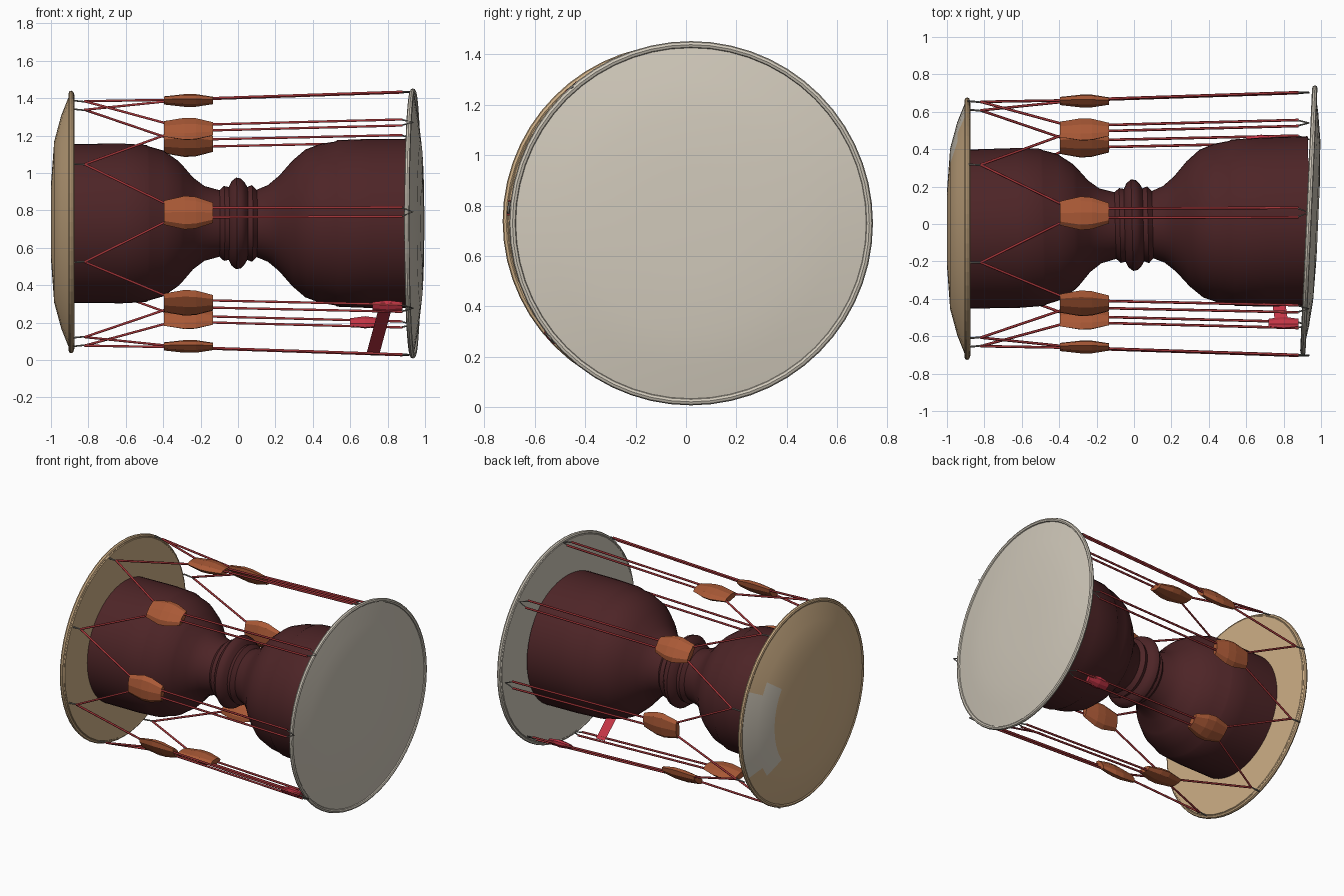
import bpy, bmesh, math
from mathutils import Vector, Matrix

cube = bpy.data.objects.get("Cube")
if cube:
    bpy.data.objects.remove(cube, do_unlink=True)


def material(name, rgb):
    m = bpy.data.materials.new(name)
    m.use_nodes = True
    m.diffuse_color = (*rgb, 1)
    bsdf = next(n for n in m.node_tree.nodes if n.type == 'BSDF_PRINCIPLED')
    bsdf.inputs["Base Color"].default_value = (*rgb, 1)
    bsdf.inputs["Roughness"].default_value = 0.8
    return m


WOOD = material("maroon wood", (0.075, 0.018, 0.02))
PALE = material("pale skin", (0.63, 0.58, 0.49))
TAN = material("tan skin", (0.62, 0.43, 0.24))
LEATHER = material("orange leather", (0.40, 0.10, 0.037))
CORD = material("red cord", (0.36, 0.035, 0.04))
SASH = material("bright red sash", (0.55, 0.035, 0.06))
METAL = material("grey metal", (0.2, 0.19, 0.17))
AXIS_Z = 0.73


def add_object(name, bm, *mats):
    bmesh.ops.recalc_face_normals(bm, faces=bm.faces)
    mesh = bpy.data.meshes.new(name)
    bm.to_mesh(mesh)
    bm.free()
    for m in mats:
        mesh.materials.append(m)
    obj = bpy.data.objects.new(name, mesh)
    bpy.context.collection.objects.link(obj)
    return obj


def loft(name, sections, sides, *mats):
    """Capped tube along x from (x, half width y, half height z) ellipses."""
    bm = bmesh.new()
    rings = []
    for x, ry, rz in sections:
        rings.append([bm.verts.new((x, ry * math.sin(a), rz * math.cos(a)))
                      for a in (math.tau * i / sides for i in range(sides))])
    for a, b in zip(rings, rings[1:]):
        for i in range(sides):
            j = (i + 1) % sides
            bm.faces.new((a[i], a[j], b[j], b[i]))
    bm.faces.new(rings[0])
    bm.faces.new(rings[-1])
    return add_object(name, bm, *mats)


def lathe(name, profile, sides, *mats):
    return loft(name, [(x, r, r) for x, r in profile], sides, *mats)


def place(obj, loc, turn=0.0):
    obj.location = loc
    obj.rotation_euler.z = turn


def smooth(obj, angle):
    bpy.ops.object.select_all(action='DESELECT')
    obj.select_set(True)
    bpy.context.view_layer.objects.active = obj
    bpy.ops.object.shade_smooth_by_angle(angle=math.radians(angle))


def tube(name, paths, radius, mat):
    """Thin round strands through lists of points, as one mesh."""
    curve = bpy.data.curves.new(name, 'CURVE')
    curve.dimensions = '3D'
    curve.bevel_depth = radius
    curve.bevel_resolution = 1
    curve.use_fill_caps = True
    for pts in paths:
        s = curve.splines.new('POLY')
        s.points.add(len(pts) - 1)
        for p, co in zip(s.points, pts):
            p.co = (*co, 1)
    curve.materials.append(mat)
    obj = bpy.data.objects.new(name, curve)
    bpy.context.collection.objects.link(obj)
    bpy.ops.object.select_all(action='DESELECT')
    obj.select_set(True)
    bpy.context.view_layer.objects.active = obj
    bpy.ops.object.convert(target='MESH')


def around(x, step, r, side=0.0):
    """Point at one of eight steps round the drum, shifted sideways."""
    a = math.radians(5 + 45 * step)
    return Vector((x, r * math.sin(a) + side * math.cos(a),
                   AXIS_Z + r * math.cos(a) - side * math.sin(a)))


# Hourglass body with turned rings at the waist
left_bowl = [(-0.9, 0.425), (-0.62, 0.427), (-0.49, 0.42), (-0.48, 0.413),
             (-0.4, 0.39), (-0.32, 0.335), (-0.3, 0.315), (-0.24, 0.245),
             (-0.18, 0.2), (-0.1, 0.178)]
waist = [(-0.075, 0.2), (-0.05, 0.195), (-0.035, 0.225), (-0.01, 0.245),
         (0.015, 0.24), (0.035, 0.22), (0.05, 0.195), (0.075, 0.205)]
right_bowl = [(0.1, 0.18), (0.16, 0.205), (0.22, 0.255), (0.29, 0.335),
              (0.36, 0.395), (0.44, 0.425), (0.52, 0.438), (0.53, 0.445),
              (0.7, 0.452), (0.94, 0.453)]
body = lathe("hourglass_body", left_bowl + waist + right_bowl, 48, WOOD)
place(body, (0, -0.006, AXIS_Z), 0.024)
smooth(body, 35)

# Left drumhead, with one pale patch on the back of its sloping band
left_head = lathe("left_drumhead", [(-0.875, 0.68), (-0.895, 0.695), (-0.945, 0.57),
                                    (-0.983, 0.43), (-1.0, 0.2)], 40, TAN, PALE)
for f in left_head.data.polygons:
    c = f.center
    if c.y > 0.4 and -0.3 < c.z < 0.32 and c.x < -0.89:
        f.material_index = 1
place(left_head, (0, -0.025, 0.738))

# Right drumhead, slightly turned
RIGHT_HUB = (0.935, 0.02, AXIS_Z)
right_head = lathe("right_drumhead", [(-0.015, 0.7), (0.0, 0.715), (0.025, 0.57),
                                      (0.042, 0.43), (0.05, 0.2)], 40, PALE)
place(right_head, RIGHT_HUB, -0.045)
for head in (left_head, right_head):
    smooth(head, 12)

# Rolled rims round both heads
def rim(name, radius, thick, mat, loc, turn):
    sides = 8
    prof = [(thick * math.cos(t), radius + thick * math.sin(t))
            for t in (math.tau * i / sides for i in range(sides + 1))]
    bm = bmesh.new()
    verts = [bm.verts.new((x, 0, r)) for x, r in prof]
    edges = [bm.edges.new(e) for e in zip(verts, verts[1:])]
    bmesh.ops.spin(bm, geom=verts + edges, cent=(0, 0, 0), axis=(1, 0, 0),
                   angle=math.tau, steps=56, use_duplicate=False)
    bmesh.ops.remove_doubles(bm, verts=bm.verts, dist=0.0005)
    obj = add_object(name, bm, mat)
    place(obj, loc, turn)


rim("left_rim", 0.688, 0.014, TAN, (-0.892, -0.025, 0.738), 0)
rim("right_rim", 0.708, 0.014, PALE, RIGHT_HUB, -0.045)

# Cords in pairs, leather sliders and metal hooks
cords, hooks = [], []
for k in range(8):
    for s in (-1, 1):
        cords.append([around(0.88, k, 0.705, s * 0.025), around(-0.15, k, 0.67, s * 0.025),
                      around(-0.37, k, 0.66, s * 0.04), around(-0.82, k + s / 2, 0.685)])
    hooks.append([around(0.87, k, 0.705, -0.025), around(0.935, k, 0.705),
                  around(0.87, k, 0.705, 0.025)])
    hooks.append([around(-0.8, k + 0.5, 0.68), around(-0.89, k + 0.5, 0.69)])
    slider = loft(f"leather_slider_{k + 1}",
                  [(-0.13, 0.065, 0.022), (-0.02, 0.09, 0.034), (0.04, 0.085, 0.034),
                   (0.13, 0.055, 0.02)], 8, LEATHER)
    slider.matrix_world = (Matrix.Translation(around(-0.265, k, 0.66))
                           @ Matrix.Rotation(-math.radians(5 + 45 * k), 4, 'X'))
tube("tension_cords", cords, 0.007, CORD)
tube("rim_hooks", hooks, 0.005, METAL)

# Wrapped knots on the lower cords
for k, x in ((3, 0.68), (5, 0.8)):
    knot = loft(f"cord_knot_{k}", [(-0.08, 0.03, 0.015), (0, 0.042, 0.025),
                                   (0.08, 0.03, 0.015)], 8, SASH)
    knot.matrix_world = (Matrix.Translation(around(x, k, 0.69))
                         @ Matrix.Rotation(-math.radians(5 + 45 * k), 4, 'X'))

# Flat sash tied between two lower cords
bm = bmesh.new()
ends = [around(0.79, 5, 0.69), around(0.72, 4, 0.705)]
half = Vector((0.035, 0, 0))
quad = [bm.verts.new(p) for p in (ends[0] - half, ends[0] + half,
                                  ends[1] + half, ends[1] - half)]
face = bm.faces.new(quad)
bmesh.ops.solidify(bm, geom=[face], thickness=0.01)
add_object("tied_sash", bm, SASH)
